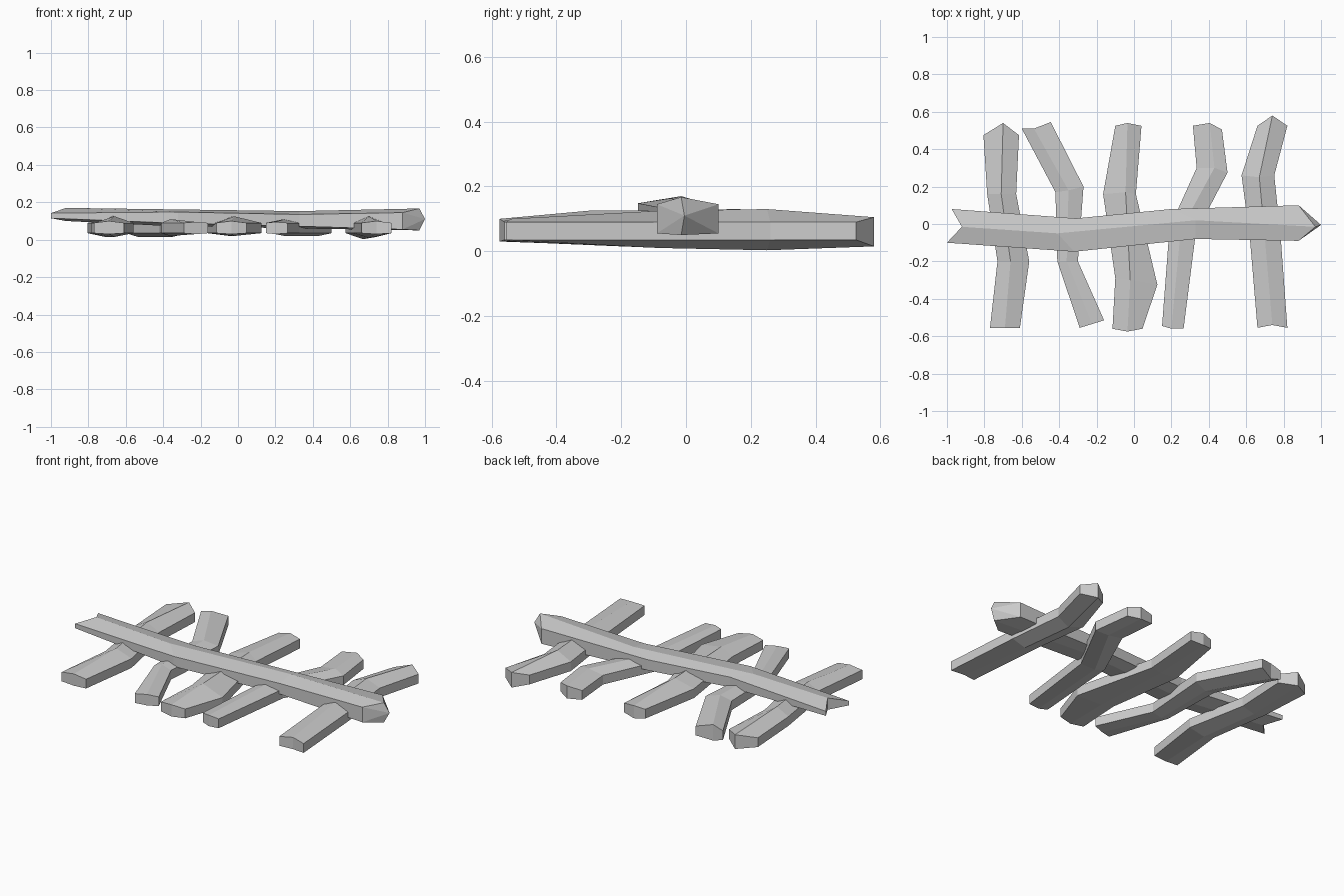
import bpy, bmesh

def plank(name, stations):
    """Loft a six-sided ridged plank. Station: left, ridge, right (x, y),
    then edge bottom/top z and ridge bottom/top z."""
    bm = bmesh.new()
    rings = []
    for l, m, r, e0, e1, m0, m1 in stations:
        pts = [(*l, e0), (*l, e1), (*m, m1), (*r, e1), (*r, e0), (*m, m0)]
        rings.append([bm.verts.new(p) for p in pts])
    for a, b in zip(rings, rings[1:]):
        for i in range(6):
            j = (i + 1) % 6
            bm.faces.new((a[i], a[j], b[j], b[i]))
    # split end caps, so the ridge can form a point or a notch
    for ring in (rings[0], rings[-1]):
        bm.faces.new((ring[0], ring[1], ring[2], ring[5]))
        bm.faces.new((ring[2], ring[3], ring[4], ring[5]))
    bmesh.ops.recalc_face_normals(bm, faces=bm.faces)
    me = bpy.data.meshes.new(name)
    bm.to_mesh(me)
    bm.free()
    ob = bpy.data.objects.new(name, me)
    bpy.context.collection.objects.link(ob)
    return ob

def slat(name, rows):
    """Cross plank: rows of left, ridge, right, ridge bottom z, ridge top z."""
    return plank(name, [(l, m, r, 0.035, 0.09, lo, hi) for l, m, r, lo, hi in rows])

# cross planks, front end to back end
slat("cross_plank_1", [
    ((-.77, -.555), (-.69, -.555), (-.61, -.555), .03, .10),
    ((-.73, -.20), (-.66, -.20), (-.56, -.20), .015, .125),
    ((-.785, .16), (-.71, .16), (-.63, .16), .015, .13),
    ((-.805, .475), (-.70, .54), (-.615, .475), .02, .105)])
slat("cross_plank_2", [
    ((-.29, -.555), (-.225, -.535), (-.16, -.515), .03, .095),
    ((-.41, -.20), (-.36, -.20), (-.30, -.20), .02, .11),
    ((-.42, .17), (-.35, .18), (-.27, .20), .015, .11),
    ((-.60, .51), (-.535, .51), (-.445, .545), .015, .11)])
slat("cross_plank_3", [
    ((-.115, -.56), (-.035, -.575), (.045, -.56), .03, .10),
    ((-.10, -.29), (-.02, -.30), (.125, -.325), .02, .125),
    ((-.165, .16), (-.045, .17), (.01, .16), .02, .125),
    ((-.10, .525), (-.035, .54), (.04, .525), .025, .10)])
slat("cross_plank_4", [
    ((.15, -.545), (.20, -.56), (.265, -.56), .03, .095),
    ((.19, -.02), (.25, -.03), (.33, -.05), .02, .11),
    ((.335, .30), (.43, .30), (.50, .275), .02, .105),
    ((.315, .525), (.405, .54), (.47, .505), .025, .10)])
slat("cross_plank_5", [
    ((.66, -.555), (.74, -.54), (.82, -.555), .03, .10),
    ((.62, -.08), (.70, -.08), (.785, -.08), .01, .125),
    ((.575, .26), (.67, .25), (.75, .26), .003, .13),
    ((.66, .525), (.74, .58), (.82, .525), .015, .105)])

# long plank lying across the others: notched left end, pointed right end
plank("long_plank", [
    ((-.975, .08), (-.92, -.015), (-1.0, -.10), .115, .142, .10, .17),
    ((-.31, .03), (-.41, -.05), (-.32, -.148), .088, .148, .075, .163),
    ((.20, .08), (.33, .02), (.33, -.08), .072, .135, .06, .153),
    ((.88, .10), (.97, -.015), (.88, -.09), .055, .145, .05, .167)])

# small wedge that forms the tip of the long plank
bm = bmesh.new()
tip = bm.verts.new((1.0, -.005, .11))
end = [bm.verts.new(p) for p in ((.88, .10, .055), (.88, .10, .145), (.97, -.015, .167),
                                 (.88, -.09, .145), (.88, -.09, .055), (.97, -.015, .05))]
for i in range(6):
    bm.faces.new((end[i], end[(i + 1) % 6], tip))
bmesh.ops.recalc_face_normals(bm, faces=bm.faces)
for f in bm.faces:
    if f.normal.x < 0:
        f.normal_flip()
me = bpy.data.meshes.new("long_plank_tip")
bm.to_mesh(me)
bm.free()
bpy.context.collection.objects.link(bpy.data.objects.new("long_plank_tip", me))
